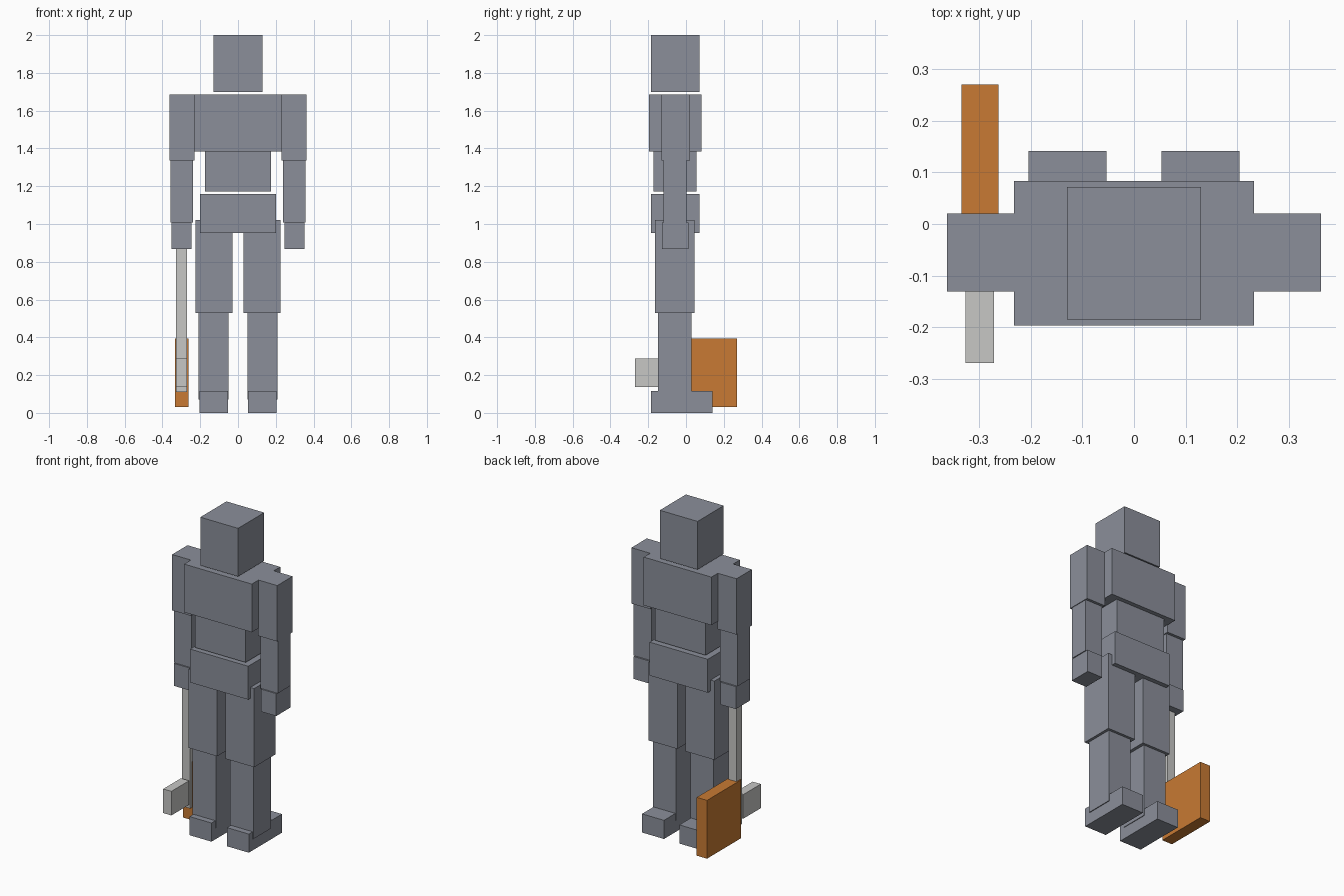
import bpy

cube = bpy.data.objects.get("Cube")
if cube:
    bpy.data.objects.remove(cube, do_unlink=True)


def make_material(name, rgb):
    mat = bpy.data.materials.new(name)
    mat.use_nodes = True
    color = (*rgb, 1.0)
    mat.diffuse_color = color
    mat.node_tree.nodes["Principled BSDF"].inputs["Base Color"].default_value = color
    return mat


slate = make_material("slate grey", (0.258, 0.275, 0.323))
pale = make_material("pale grey", (0.57, 0.57, 0.56))
orange = make_material("burnt orange", (0.578, 0.195, 0.033))


def box(name, x, y, z, mat):
    """Box spanning the given (low, high) range on each axis."""
    spans = (x, y, z)
    bpy.ops.mesh.primitive_cube_add(size=1, location=[(a + b) / 2 for a, b in spans])
    obj = bpy.context.object
    obj.name = name
    obj.scale = [b - a for a, b in spans]
    bpy.ops.object.transform_apply(location=False, rotation=False, scale=True)
    obj.data.materials.append(mat)
    return obj


def pair(name, x, y, z):
    """Mirrored left (+x) and right (-x) boxes."""
    box("left_" + name, x, y, z, slate)
    box("right_" + name, (-x[1], -x[0]), y, z, slate)


# Head and torso
box("head", (-0.13, 0.13), (-0.185, 0.072), (1.70, 2.0), slate)
box("chest", (-0.233, 0.233), (-0.197, 0.083), (1.385, 1.685), slate)
box("abdomen", (-0.174, 0.174), (-0.173, 0.056), (1.172, 1.385), slate)
box("pelvis", (-0.2, 0.2), (-0.185, 0.072), (0.952, 1.16), slate)

# Arms
pair("upper_arm", (0.231, 0.362), (-0.131, 0.02), (1.337, 1.685))
pair("forearm", (0.237, 0.358), (-0.119, 0.003), (1.008, 1.337))
pair("hand", (0.246, 0.352), (-0.127, 0.013), (0.868, 1.008))

# Legs
pair("thigh", (0.029, 0.226), (-0.164, 0.044), (0.53, 1.02))
pair("shin", (0.049, 0.209), (-0.147, 0.028), (0.072, 0.53))
pair("foot", (0.053, 0.204), (-0.185, 0.141), (0.0, 0.116))

# Axe held in the right hand
box("axe_handle", (-0.327, -0.271), (-0.085, -0.03), (0.11, 0.95), pale)
box("axe_back_spike", (-0.327, -0.271), (-0.269, -0.095), (0.137, 0.287), pale)
box("axe_blade", (-0.334, -0.263), (-0.065, 0.27), (0.03, 0.393), orange)
